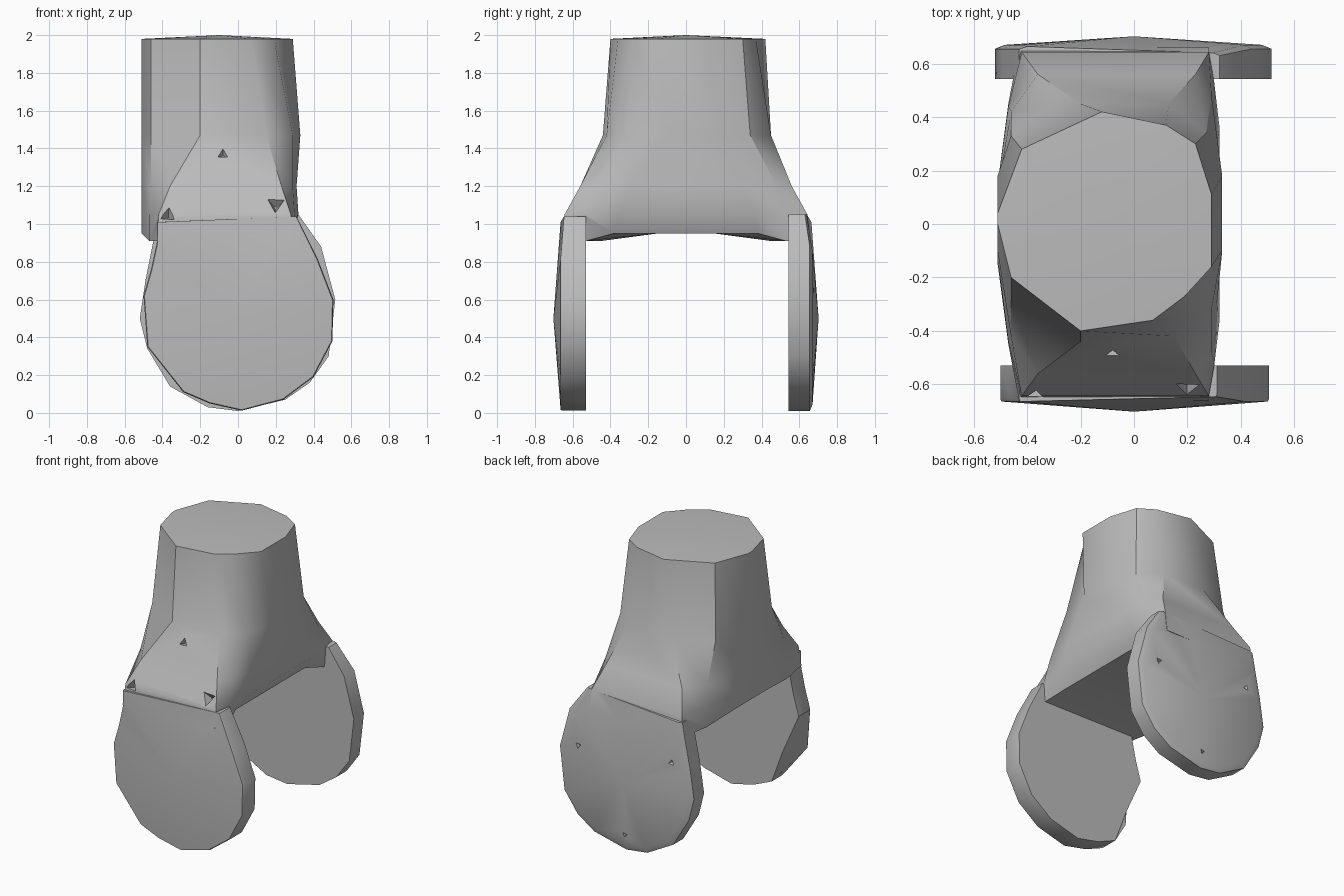
import bpy, bmesh, math
from mathutils import Quaternion, Vector

cube = bpy.data.objects.get("Cube")
if cube:
    bpy.data.objects.remove(cube, do_unlink=True)

# Single plain grey
grey = bpy.data.materials.new("plain_grey")
grey.use_nodes = True
GREY_RGBA = (0.5, 0.5, 0.5, 1)
grey.diffuse_color = GREY_RGBA
grey.node_tree.nodes["Principled BSDF"].inputs["Base Color"].default_value = GREY_RGBA


def finish_mesh(bm, name):
    bmesh.ops.recalc_face_normals(bm, faces=bm.faces)
    mesh = bpy.data.meshes.new(name)
    bm.to_mesh(mesh)
    bm.free()
    mesh.materials.append(grey)
    obj = bpy.data.objects.new(name, mesh)
    bpy.context.collection.objects.link(obj)
    return obj


def bridge(bm, lower, upper):
    count = len(lower)
    for i in range(count):
        j = (i + 1) % count
        bm.faces.new((lower[i], lower[j], upper[j], upper[i]))


def fan(bm, ring, apex):
    tip = bm.verts.new(apex)
    for i, vert in enumerate(ring):
        bm.faces.new((vert, ring[(i + 1) % len(ring)], tip))


# Stem: back half sections, mirrored to the front unless it differs there
def make_stem():
    back = {
        0.95: [(-.51, .15), (-.47, .45), (-.43, .66), (.28, .66), (.29, .53), (.25, .38)],
        1.05: [(-.51, .15), (-.47, .44), (-.42, .643), (.28, .643), (.3, .53), (.32, .36)],
        1.2: [(-.51, .13), (-.46, .42), (-.36, .56), (.23, .56), (.29, .48), (.31, .3)],
        1.47: [(-.51, .18), (-.46, .33), (-.2, .45), (.13, .45), (.27, .34), (.33, .18)],
        1.98: [(-.51, .04), (-.42, .28), (-.12, .42), (.12, .37), (.23, .3), (.29, .11)],
    }
    front = {
        1.47: [(-.51, .1), (-.46, .29), (-.2, .44), (.15, .42), (.29, .32), (.33, .1)],
        1.98: [(-.51, 0), (-.46, .2), (-.2, .4), (.07, .36), (.19, .27), (.29, .16)],
    }
    bm = bmesh.new()
    rings = []
    for z, half in back.items():
        outline = half + [(x, -y) for x, y in reversed(front.get(z, half))]
        rings.append([bm.verts.new((x, y, z)) for x, y in outline])
    for lower, upper in zip(rings, rings[1:]):
        bridge(bm, lower, upper)
    # Underside: flat middle, ends dipping into the arms
    base = rings[0]
    for vert in base:
        if abs(vert.co.y) > .4:
            vert.co.z -= .04
    bm.faces.new((base[0], base[5], base[6], base[11]))
    bm.faces.new(base[:6])
    bm.faces.new(base[6:])
    fan(bm, rings[-1], (-.1, 0, 2))
    return finish_mesh(bm, "fork_body")


# Arm: rounded plate with a chamfered, slightly domed outer face
def make_arm(name, side, outline, inner_y, rim_y, face_y, shrink, inner_cut):
    bm = bmesh.new()
    inner, rim, cap = [], [], []
    for x, z in outline:
        cut = inner_cut if x < -.3 and z < .6 else 0
        neck_y = .67 - .6 * max(0, z - 1)
        cap_z = z if z > .95 else .5 + (z - .5) * shrink
        inner.append(bm.verts.new((x + cut, side * inner_y, z)))
        rim.append(bm.verts.new((x, side * min(rim_y, neck_y - .01), z)))
        cap.append(bm.verts.new((x * shrink, side * min(face_y, neck_y), cap_z)))
    bridge(bm, inner, rim)
    bridge(bm, rim, cap)
    bm.faces.new(inner)
    fan(bm, cap, (0, side * .702, .5))
    return finish_mesh(bm, name)


# Three-sided cutter for the small surface dents
def make_dent_cutter(spot, outward, turn, radius):
    bm = bmesh.new()
    bmesh.ops.create_cone(bm, segments=3, radius1=.01, radius2=radius, depth=.07, cap_ends=True)
    obj = finish_mesh(bm, "dent_cutter")
    obj.rotation_mode = "QUATERNION"
    aim = Vector(outward).to_track_quat("Z", "Y")
    obj.rotation_quaternion = aim @ Quaternion((0, 0, 1), turn)
    obj.location = spot
    obj.hide_render = True
    return obj


def apply_boolean(target, tool, operation):
    mod = target.modifiers.new("boolean", "BOOLEAN")
    mod.operation = operation
    mod.solver = "EXACT"
    mod.object = tool
    bpy.context.view_layer.objects.active = target
    bpy.ops.object.modifier_apply(modifier=mod.name)
    bpy.data.objects.remove(tool, do_unlink=True)


front_outline = [(.31, 1.04), (.42, .82), (.505, .6), (.5, .38), (.4, .19), (.24, .07),
                 (.02, .012), (-.15, .05), (-.29, .11), (-.48, .35), (-.5, .62),
                 (-.46, .76), (-.43, .9), (-.43, 1.01)]
back_outline = [(.32, 1.05), (.44, .88), (.515, .6), (.48, .3), (.38, .16), (.25, .07),
                (0, .01), (-.16, .03), (-.36, .14), (-.48, .34), (-.52, .5),
                (-.49, .7), (-.45, .9), (-.43, 1.01)]
body = make_stem()
apply_boolean(body, make_arm("front_arm", -1, front_outline, .53, .655, .664, .99, .1), "UNION")
apply_boolean(body, make_arm("back_arm", 1, back_outline, .543, .655, .69, .93, 0), "UNION")

# Dents on the front shoulder and on the back plate
slope, rear = (0, -1, .5), (0, 1, 0)
dents = [((-.08, -.49, 1.37), slope, .06), ((.2, -.6, 1.1), slope, .07),
         ((-.37, -.63, 1.04), slope, .06), ((.36, .69, .65), rear, .05),
         ((-.36, .69, .72), rear, .05), ((0, .69, .12), rear, .04)]
for turn, (spot, outward, radius) in enumerate(dents):
    apply_boolean(body, make_dent_cutter(spot, outward, turn, radius), "DIFFERENCE")

bpy.ops.object.select_all(action="DESELECT")
body.select_set(True)
bpy.context.view_layer.objects.active = body
bpy.ops.object.shade_smooth_by_angle(angle=math.radians(32))
